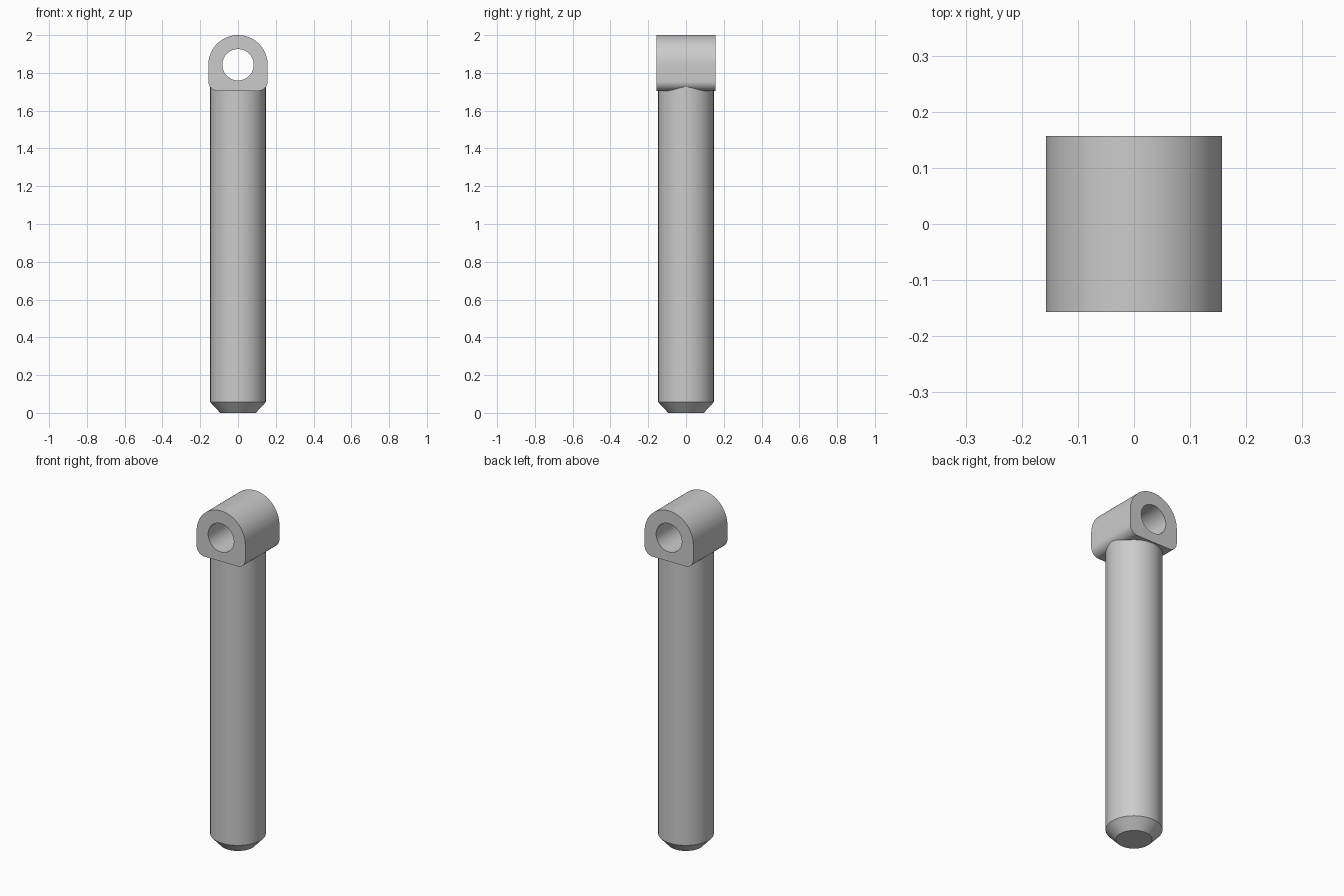
import bpy, bmesh
from math import cos, sin, pi, radians

default = bpy.data.objects.get("Cube")
if default:
    bpy.data.objects.remove(default, do_unlink=True)

SHAFT_R, TIP_R = 0.147, 0.094      # shaft and chamfered tip
HEAD_R, HOLE_R = 0.157, 0.083      # eye head and its hole
EYE_Z, HEAD_BOTTOM, CORNER_R = 1.843, 1.705, 0.05

steel = bpy.data.materials.new("light grey metal")
steel.use_nodes = True
colour = (0.6, 0.6, 0.6, 1)
steel.diffuse_color = colour
steel.node_tree.nodes["Principled BSDF"].inputs["Base Color"].default_value = colour


def finish(bm, name):
    """Turn a bmesh into a named, shaded object."""
    bmesh.ops.recalc_face_normals(bm, faces=bm.faces)
    mesh = bpy.data.meshes.new(name)
    bm.to_mesh(mesh)
    bm.free()
    mesh.materials.append(steel)
    obj = bpy.data.objects.new(name, mesh)
    bpy.context.collection.objects.link(obj)
    bpy.ops.object.select_all(action="DESELECT")
    obj.select_set(True)
    bpy.context.view_layer.objects.active = obj
    bpy.ops.object.shade_smooth_by_angle(angle=radians(30))
    return obj


def arc(cx, cz, radius, start, end, steps):
    """Points of an arc in the xz plane, angles in degrees."""
    angles = [radians(start + (end - start) * i / steps) for i in range(steps + 1)]
    return [(cx + radius * cos(a), cz + radius * sin(a)) for a in angles]


# Shaft: turned profile with a chamfered tip, its top buried in the head
bm = bmesh.new()
profile = [(0, 0), (TIP_R, 0), (SHAFT_R, 0.057), (SHAFT_R, 1.74), (0, 1.74)]
verts = [bm.verts.new((r, 0, z)) for r, z in profile]
edges = [bm.edges.new(pair) for pair in zip(verts, verts[1:])]
bmesh.ops.spin(bm, geom=verts + edges, cent=(0, 0, 0), axis=(0, 0, 1),
               angle=2 * pi, steps=64)
bmesh.ops.remove_doubles(bm, verts=bm.verts, dist=1e-5)
finish(bm, "shaft")

# Head: round-topped block with soft lower corners and a through hole
bm = bmesh.new()
corner_x, corner_z = HEAD_R - CORNER_R, HEAD_BOTTOM + CORNER_R
outline = (arc(0, EYE_Z, HEAD_R, 0, 180, 40)
           + arc(-corner_x, corner_z, CORNER_R, 180, 270, 12)
           + arc(corner_x, corner_z, CORNER_R, 270, 360, 12))
hole = arc(0, EYE_Z, HOLE_R, 0, 360, 48)[:-1]
edges = []
for loop in (outline, hole):
    verts = [bm.verts.new((x, -HEAD_R, z)) for x, z in loop]
    edges += [bm.edges.new((v, verts[i - 1])) for i, v in enumerate(verts)]
bmesh.ops.triangle_fill(bm, edges=edges, use_beauty=True)
result = bmesh.ops.extrude_face_region(bm, geom=bm.faces[:], use_keep_orig=True)
moved = [g for g in result["geom"] if isinstance(g, bmesh.types.BMVert)]
bmesh.ops.translate(bm, verts=moved, vec=(0, 2 * HEAD_R, 0))
finish(bm, "eye_head")
